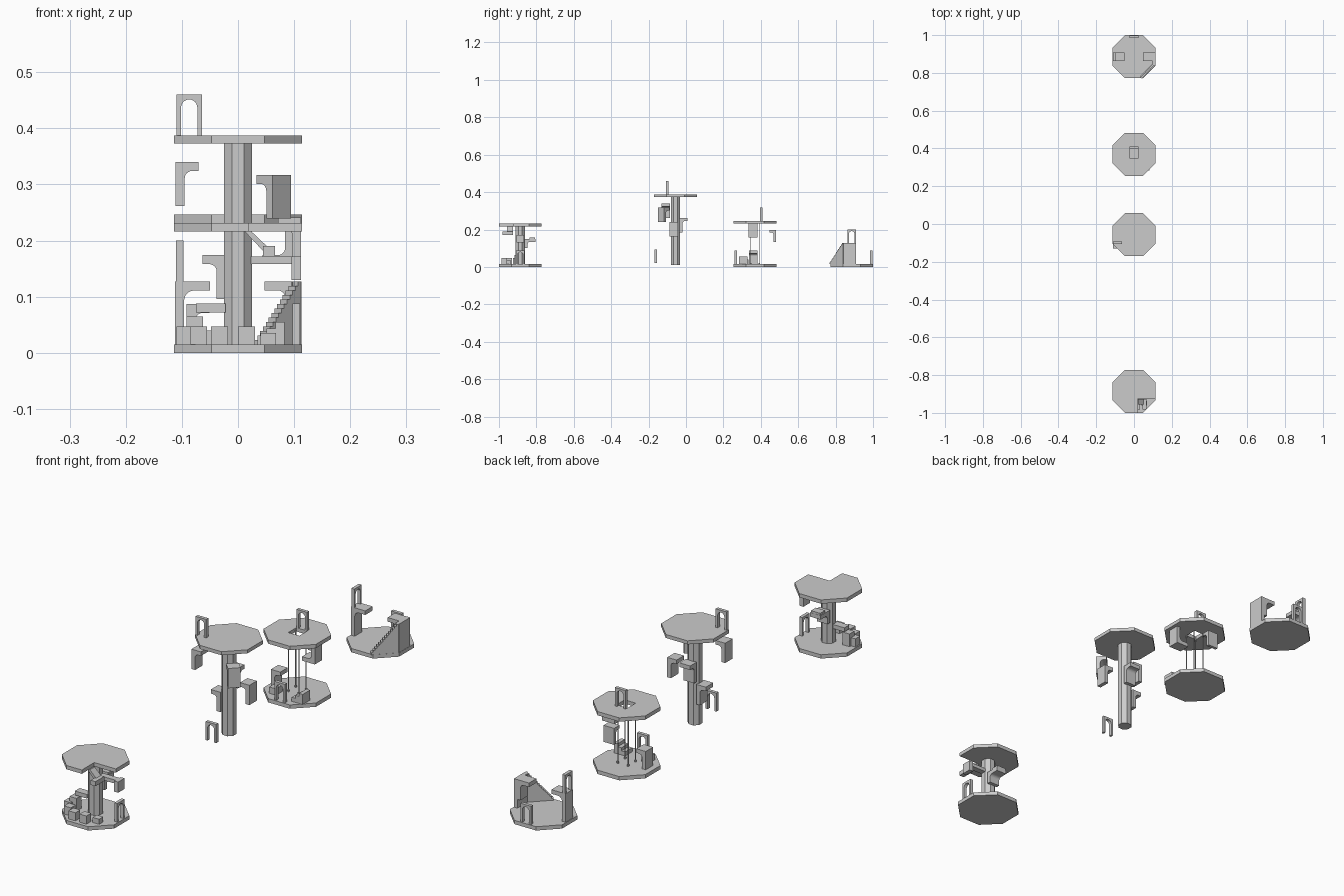
import bpy, bmesh, math

if "Cube" in bpy.data.objects:
    bpy.data.objects.remove(bpy.data.objects["Cube"])

R, H = 0.114, 0.0472          # octagon: half width and half side
YA, YB, YC, YD = -0.886, -0.056, 0.369, 0.886   # tower centres along y
T = 0.015                     # floor thickness


def extrude(name, pts, vec, loc=(0, 0, 0), angle=0):
    bm = bmesh.new()
    f = bm.faces.new([bm.verts.new(p) for p in pts])
    g = bmesh.ops.extrude_face_region(bm, geom=[f])
    bmesh.ops.translate(bm, vec=vec, verts=[v for v in g["geom"] if isinstance(v, bmesh.types.BMVert)])
    bmesh.ops.recalc_face_normals(bm, faces=bm.faces)
    me = bpy.data.meshes.new(name)
    bm.to_mesh(me)
    bm.free()
    ob = bpy.data.objects.new(name, me)
    bpy.context.collection.objects.link(ob)
    ob.location = loc
    ob.rotation_euler[2] = math.radians(angle)
    return ob


def slab(name, outline, y, z0, z1):
    return extrude(name, [(a, b, z0) for a, b in outline], (0, 0, z1 - z0), (0, y, 0))


def box(name, x0, x1, y0, y1, z0, z1, yc):
    return slab(name, [(x0, y0), (x1, y0), (x1, y1), (x0, y1)], yc, z0, z1)


def octagon(r):
    h = r * math.tan(math.pi / 8)
    return [(h, -r), (r, -h), (r, h), (h, r), (-h, r), (-r, h), (-r, -h), (-h, -r)]


def upright(name, prof, depth, loc, angle):
    # vertical profile, thickness centred on its plane
    return extrude(name, [(a, -depth / 2, b) for a, b in prof], (0, depth, 0), loc, angle)


def arch(name, x, y, z, angle=0):
    w, h, r = 0.023, 0.073, 0.0145
    prof = [(-w, 0), (-w, h), (w, h), (w, 0), (r, 0)]
    prof += [(r * math.cos(a), 0.05 + r * math.sin(a)) for a in [math.pi * i / 12 for i in range(13)]]
    prof += [(-r, 0)]
    return upright(name, prof, 0.013, (x, y, z), angle)


def bracket(name, x, y, z, angle, flip=False, h=0.078, arm=0.041, t=0.016, r=0.013, depth=0.046):
    # upright leg at x,y with a filleted arm along the given angle
    prof = [(t, 0), (0, 0), (0, h), (arm, h), (arm, h - t)]
    for i in range(7):
        a = math.pi / 2 + math.pi / 2 * i / 6
        prof.append((t + r + r * math.cos(a), h - t - r + r * math.sin(a)))
    if flip:
        prof = [(a, h - b) for a, b in prof]
    return upright(name, prof, depth, (x, y, z), angle)


# Tower A: two floors, column, notched upper floor
slab("a_lower_floor", octagon(R), YA, 0, T)
slab("a_upper_floor", [(0.02, -R), (0.02, -0.037), (R, -0.037), (R, H), (H, R),
                       (-H, R), (-R, H), (-R, -H), (-H, -R)], YA, 0.216, 0.231)
slab("a_column", octagon(0.025), YA, T, 0.216)
arch("a_side_arch", 0.104, YA, T, 90)
# steps curling round the front and left of the column
for i, (x0, x1, y0, y1, z0, z1) in enumerate([
        (0.0, 0.03, -0.1, -0.07, T, 0.047), (-0.048, -0.018, -0.1, -0.07, T, 0.047),
        (-0.048, -0.04, -0.085, -0.05, T, 0.035), (-0.085, -0.055, -0.075, -0.045, T, 0.047),
        (-0.11, -0.08, -0.04, -0.01, T, 0.047), (-0.092, -0.062, -0.03, 0.0, T, 0.065),
        (-0.075, -0.022, -0.022, 0.008, 0.072, 0.088), (0.04, 0.068, -0.075, -0.05, T, 0.035)]):
    box(f"a_step_{i}", x0, x1, y0, y1, z0, z1, YA)
bracket("a_back_bracket", 0, YA + 0.023, 0.1, 90, h=0.05, arm=0.058)
box("a_back_landing", -0.02, 0.02, 0.05, 0.08, 0.134, 0.158, YA)
# side gallery hung from the column
box("a_side_beam", 0.02, 0.112, -0.012, 0.012, 0.158, 0.172, YA)
box("a_side_drop", 0.095, 0.112, -0.02, 0.02, 0.13, 0.172, YA)
# sloping brace and landing in the notch
upright("a_notch_brace", [(0.012, 0.216), (0.024, 0.216), (0.064, 0.178), (0.052, 0.174)],
        0.03, (0, YA - 0.055, 0), 0)
box("a_notch_landing", 0.045, 0.066, -0.095, -0.04, 0.172, 0.19, YA)

# Tower B: tall column with top floor and floating brackets
slab("b_column", octagon(0.025), YB, 0.01, 0.374)
slab("b_top_floor", octagon(R), YB, 0.373, 0.387)
arch("b_top_arch", -0.087, -0.1, 0.387)
arch("b_low_arch", 0, -0.162, 0.02)
bracket("b_left_bracket", -0.111, -0.108, 0.262, 0)
bracket("b_front_bracket", 0.078, YB - 0.078, 0.239, 135)
bracket("b_column_left_bracket", -0.022, YB, 0.096, 180)
bracket("b_column_back_bracket", 0, YB + 0.022, 0.184, 90)
bracket("b_right_bracket", 0.112, YB - 0.01, 0.163, 180)

# Tower C: floors joined by four rods, square opening in the upper one
slab("c_lower_floor", octagon(R), YC, 0, T)
top = slab("c_upper_floor", octagon(R), YC, 0.231, 0.246)
cut = box("c_opening_cutter", -0.024, 0.024, -0.022, 0.028, 0.2, 0.28, YC)
cut.hide_render = True
cut.hide_viewport = True
mod = top.modifiers.new("opening", "BOOLEAN")
mod.operation = "DIFFERENCE"
mod.solver = "EXACT"
mod.object = cut
for i, sx in enumerate((-1, 1)):
    for j, sy in enumerate((-1, 1)):
        for part, r, z1 in (("rod", 0.002, 0.24), ("rod_foot", 0.004, 0.022)):
            ob = slab(f"c_{part}_{i}{j}", octagon(r), YC + sy * 0.0225, T, z1)
            ob.location.x = sx * 0.0225
arch("c_top_arch", 0, YC + 0.034, 0.246)
arch("c_front_arch", 0, YC - 0.104, T)
bracket("c_hanging_bracket", 0.1, YC - 0.011, 0.158, 180, True, arm=0.056)
bracket("c_back_bracket", 0, YC + 0.111, 0.132, 270, h=0.065, arm=0.034, t=0.012)
bracket("c_left_block", -0.092, YC - 0.01, T, 0, h=0.072)
for i in range(3):
    box(f"c_step_{i}", 0.035 + 0.016 * i, 0.051 + 0.016 * i, -0.085, -0.04, T, 0.031 + 0.012 * i, YC)
box("c_left_step", -0.07, -0.04, -0.075, -0.035, T, 0.04, YC)

# Tower D: floor with stair along the chamfered edge, two walls and arches
slab("d_floor", octagon(R), YD, 0, T)
n, run, rise = 14, 0.099, 0.112
stair = [(0, 0)]
for i in range(n):
    stair += [(run * i / n, rise * (i + 1) / n), (run * (i + 1) / n, rise * (i + 1) / n)]
stair.append((run, 0))
upright("d_stair", stair, 0.018, (0.036, YD - 0.1115, T), 45)
box("d_right_wall", 0.097, 0.113, -0.045, 0.024, T, 0.127, YD)
bracket("d_right_arm", 0.1, YD, 0.049, 180, arm=0.053)
bracket("d_left_wall", -0.112, YD, T, 0, h=0.112, arm=0.062, r=0.018)
arch("d_left_arch", -0.104, YD, 0.127, 90)
arch("d_back_arch", 0, YD + 0.105, T)
